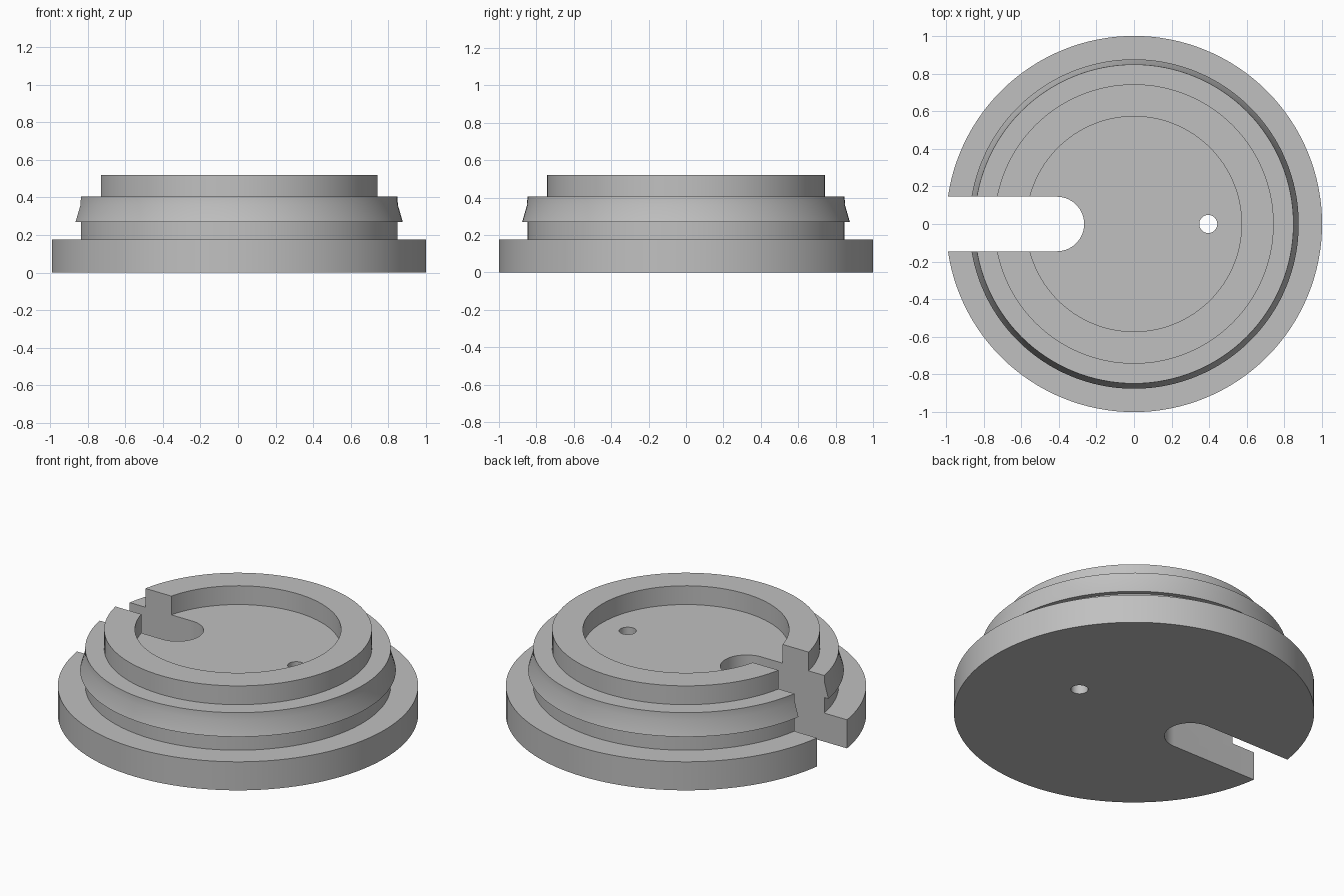
import bpy
import bmesh
from math import pi, sin, cos, radians
from mathutils import Vector

cube = bpy.data.objects.get("Cube")
if cube:
    bpy.data.objects.remove(cube, do_unlink=True)

SEGMENTS = 128

grey = bpy.data.materials.new("plain grey")
grey.use_nodes = True
colour = (0.53, 0.53, 0.53, 1)
grey.diffuse_color = colour
grey.node_tree.nodes["Principled BSDF"].inputs["Base Color"].default_value = colour


def add_object(name, bm):
    """Turn a bmesh into a linked object with outward normals."""
    bmesh.ops.recalc_face_normals(bm, faces=bm.faces)
    mesh = bpy.data.meshes.new(name)
    bm.to_mesh(mesh)
    bm.free()
    obj = bpy.data.objects.new(name, mesh)
    bpy.context.collection.objects.link(obj)
    mesh.materials.append(grey)
    return obj


def lathe(name, profile):
    """Revolve (radius, height) points, closing both ends with a cap."""
    bm = bmesh.new()
    rings = [[bm.verts.new((r * cos(2 * pi * i / SEGMENTS), r * sin(2 * pi * i / SEGMENTS), z))
              for i in range(SEGMENTS)] for r, z in profile]
    for low, high in zip(rings, rings[1:]):
        for i in range(SEGMENTS):
            j = (i + 1) % SEGMENTS
            bm.faces.new((low[i], low[j], high[j], high[i]))
    bm.faces.new(rings[0])
    bm.faces.new(rings[-1])
    return add_object(name, bm)


def prism(name, outline, low=-0.2, high=0.8):
    """Extrude a flat outline upwards."""
    bm = bmesh.new()
    face = bm.faces.new([bm.verts.new((x, y, low)) for x, y in outline])
    top = bmesh.ops.extrude_face_region(bm, geom=[face])["geom"]
    bmesh.ops.translate(bm, vec=Vector((0, 0, high - low)),
                        verts=[v for v in top if isinstance(v, bmesh.types.BMVert)])
    return add_object(name, bm)


def arc(x, radius, start, end, steps):
    angles = [start + (end - start) * i / steps for i in range(steps + 1)]
    return [(x + radius * cos(a), radius * sin(a)) for a in angles]


# Stepped lid: flange, neck, flared snap ridge, raised rim and recessed floor
lid = lathe("stepped_lid", [
    (1.0, 0), (1.0, 0.175),
    (0.848, 0.175), (0.848, 0.27),
    (0.876, 0.27), (0.85, 0.36), (0.848, 0.405),
    (0.743, 0.405), (0.743, 0.52),
    (0.572, 0.52), (0.572, 0.405),
])

# Round-ended slot open to the right edge, and a small vent hole
slot = prism("slot_cutter", [(-1.2, -0.145)] + arc(-0.41, 0.145, -pi / 2, pi / 2, 32) + [(-1.2, 0.145)])
vent = prism("vent_cutter", arc(0.395, 0.048, 0, 2 * pi, 32)[:-1])

bpy.ops.object.select_all(action="DESELECT")
lid.select_set(True)
bpy.context.view_layer.objects.active = lid
for cutter in (slot, vent):
    cut = lid.modifiers.new(cutter.name, "BOOLEAN")
    cut.operation = "DIFFERENCE"
    cut.solver = "EXACT"
    cut.object = cutter
    bpy.ops.object.modifier_apply(modifier=cut.name)
    bpy.data.objects.remove(cutter, do_unlink=True)

bpy.ops.object.shade_smooth_by_angle(angle=radians(30))
